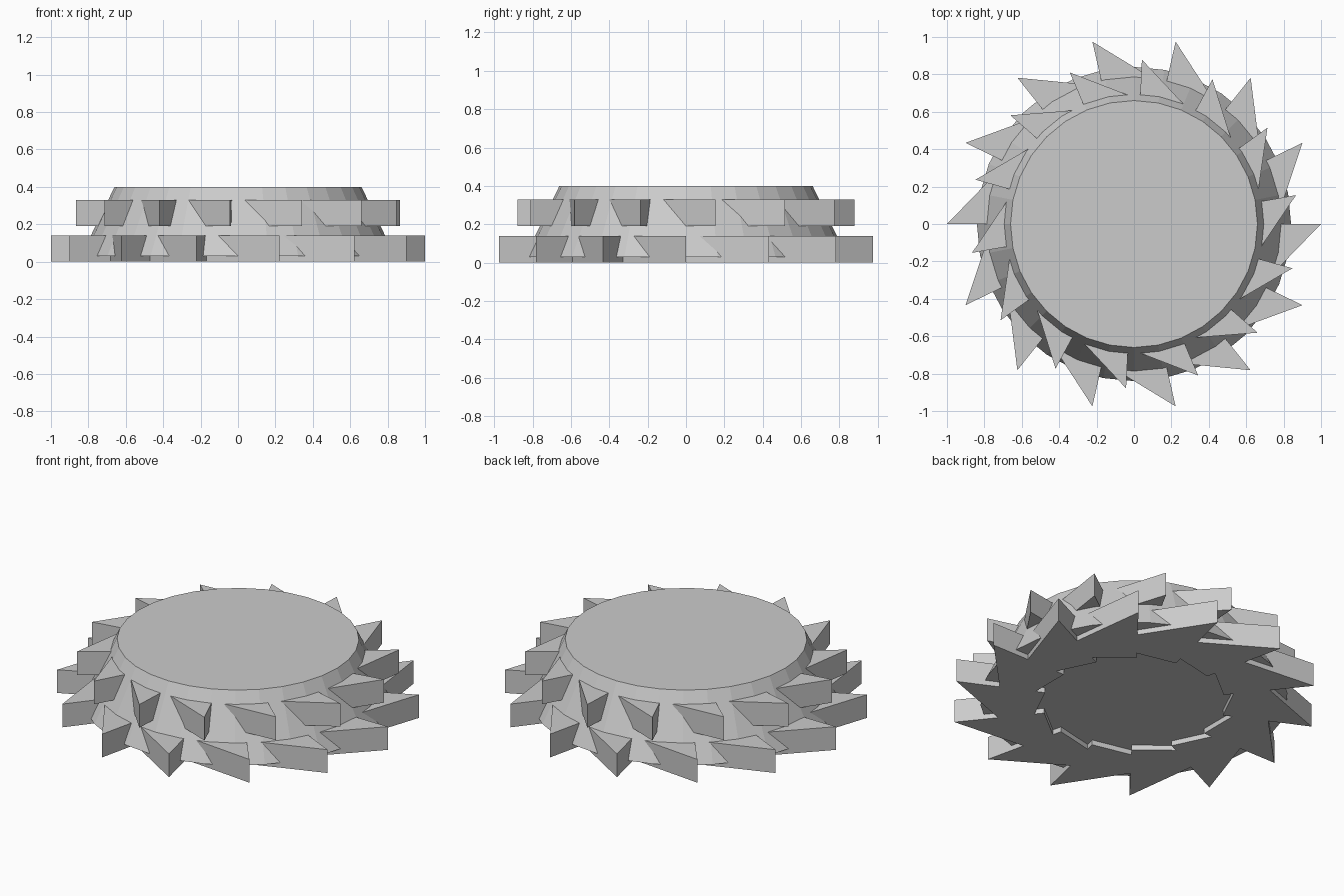
import bpy, bmesh
from math import cos, sin, tan, radians, pi

if "Cube" in bpy.data.objects:
    bpy.data.objects.remove(bpy.data.objects["Cube"])

TEETH = 14
STEP = 2 * pi / TEETH
SLANT = 1.03      # slope of the raked edge relative to the radial edge


def make_object(name, bm):
    mesh = bpy.data.meshes.new(name)
    bm.to_mesh(mesh)
    bm.free()
    obj = bpy.data.objects.new(name, mesh)
    bpy.context.collection.objects.link(obj)
    return obj


def tooth_ring(name, tip_radius, inner_radius, z, height, turn):
    """Ring of raked triangular teeth: one flat sector per tooth, thickened upward."""
    run = tan(STEP) / (SLANT + tan(STEP))
    notch = tip_radius * (1 - run) / cos(STEP)
    radii = (tip_radius, notch, inner_radius / cos(STEP), inner_radius)
    bm = bmesh.new()
    rays = []
    for i in range(TEETH):
        a = i * STEP + turn
        rays.append([bm.verts.new((r * cos(a), r * sin(a), z)) for r in radii])
    for i, (tip, notch_here, heel, inner) in enumerate(rays):
        before = rays[i - 1]
        bm.faces.new((tip, notch_here, heel, inner, before[2], before[1]))
    bmesh.ops.recalc_face_normals(bm, faces=bm.faces)
    bm.normal_update()
    if bm.faces[:][0].normal.z < 0:
        bmesh.ops.reverse_faces(bm, faces=bm.faces)
    obj = make_object(name, bm)
    mod = obj.modifiers.new("thickness", "SOLIDIFY")
    mod.thickness = height
    mod.offset = 1
    return obj


# Tapered body
bm = bmesh.new()
bmesh.ops.create_cone(bm, cap_ends=True, segments=32,
                      radius1=0.84, radius2=0.66, depth=0.37)
bmesh.ops.translate(bm, verts=bm.verts, vec=(0, 0, 0.03 + 0.37 / 2))
make_object("tapered_body", bm)

# Two tiers of teeth, the upper one smaller and turned
tooth_ring("lower_teeth", 1.0, 0.5, 0.0, 0.14, 0.0)
tooth_ring("upper_teeth", 0.88, 0.44, 0.19, 0.14, radians(10.1))
